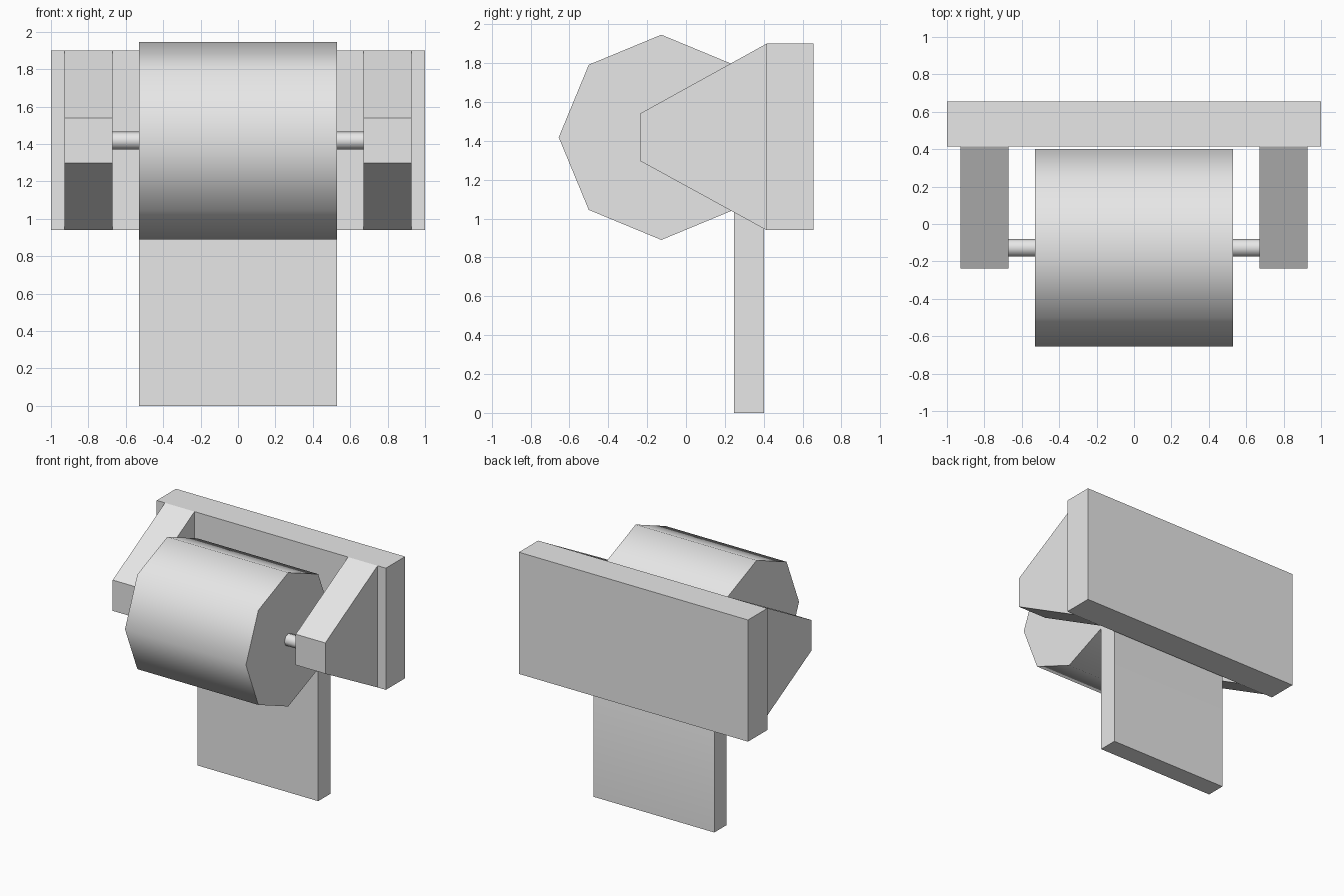
import bpy, bmesh
from math import cos, sin, pi, radians

cube = bpy.data.objects.get("Cube")
if cube:
    bpy.data.objects.remove(cube, do_unlink=True)

# One plain material for everything
white = bpy.data.materials.new("matte_white")
white.use_nodes = True
white.diffuse_color = (0.8, 0.8, 0.8, 1)
white.node_tree.nodes["Principled BSDF"].inputs["Base Color"].default_value = (0.8, 0.8, 0.8, 1)


def extrude_x(name, profile, x0, x1, smooth=False):
    """Extrude a (y, z) profile between two x positions."""
    bm = bmesh.new()
    face = bm.faces.new([bm.verts.new((x0, y, z)) for y, z in profile])
    out = bmesh.ops.extrude_face_region(bm, geom=[face], use_keep_orig=True)
    moved = [v for v in out["geom"] if isinstance(v, bmesh.types.BMVert)]
    bmesh.ops.translate(bm, verts=moved, vec=(x1 - x0, 0, 0))
    bmesh.ops.recalc_face_normals(bm, faces=bm.faces)
    mesh = bpy.data.meshes.new(name)
    bm.to_mesh(mesh)
    bm.free()
    mesh.materials.append(white)
    obj = bpy.data.objects.new(name, mesh)
    bpy.context.collection.objects.link(obj)
    if smooth:
        bpy.ops.object.select_all(action="DESELECT")
        obj.select_set(True)
        bpy.context.view_layer.objects.active = obj
        bpy.ops.object.shade_smooth_by_angle(angle=radians(50))
    return obj


def octagon(radius):
    """Eight points around the roll axis, starting at the back."""
    return [(AXIS_Y + radius * cos(i * pi / 4), AXIS_Z + radius * sin(i * pi / 4))
            for i in range(8)]


AXIS_Y, AXIS_Z = -0.127, 1.418

# Wall plate
extrude_x("wall_plate", [(0.415, 0.94), (0.655, 0.94), (0.655, 1.9), (0.415, 1.9)], -1, 1)

# Tapered side arms
arm = [(0.415, 0.94), (0.415, 1.9), (-0.237, 1.54), (-0.237, 1.297)]
for side, s in (("left", 1), ("right", -1)):
    extrude_x(side + "_arm", arm, s * 0.67, s * 0.928)

# Axle between the arms
extrude_x("axle", octagon(0.048), -0.67, 0.67, smooth=True)

# Paper roll with its hanging sheet drawn down from the lower back side
roll = octagon(0.528)
sheet = [(roll[-1][0], 0), (roll[0][0], 0)]
extrude_x("paper_roll", roll + sheet, -0.528, 0.528, smooth=True)
